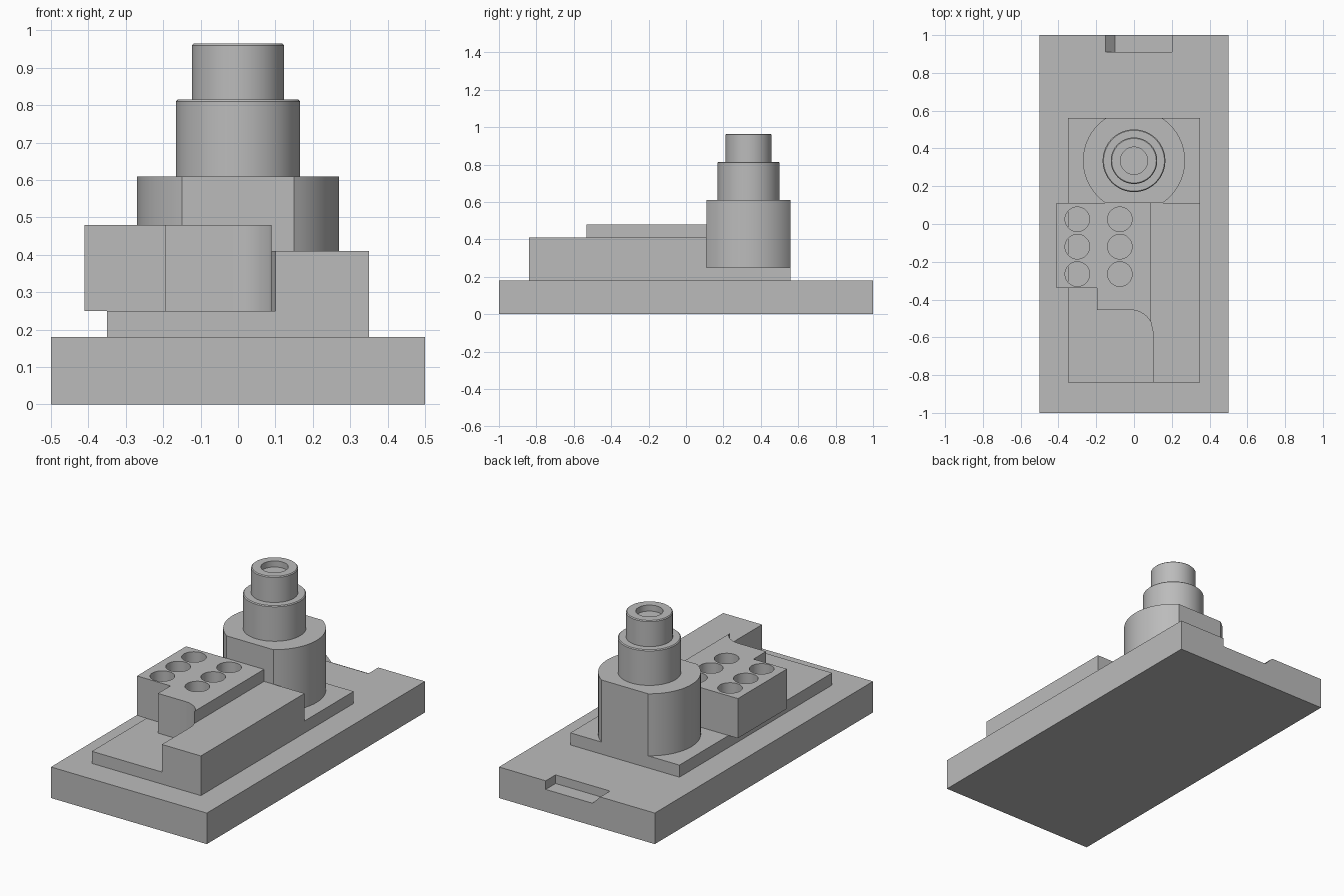
import bpy, bmesh
from math import pi, sin, cos, asin, radians
from mathutils import Matrix, Vector

cube = bpy.data.objects.get("Cube")
if cube:
    bpy.data.objects.remove(cube, do_unlink=True)

GREY = (0.5, 0.5, 0.5, 1)
mat = bpy.data.materials.new("plain grey")
mat.use_nodes = True
mat.diffuse_color = GREY
mat.node_tree.nodes["Principled BSDF"].inputs["Base Color"].default_value = GREY


def finish(name, bm):
    bmesh.ops.recalc_face_normals(bm, faces=bm.faces)
    mesh = bpy.data.meshes.new(name)
    bm.to_mesh(mesh)
    bm.free()
    mesh.materials.append(mat)
    obj = bpy.data.objects.new(name, mesh)
    bpy.context.collection.objects.link(obj)
    return obj


def activate(obj):
    bpy.ops.object.select_all(action='DESELECT')
    obj.select_set(True)
    bpy.context.view_layer.objects.active = obj


def smooth(obj):
    activate(obj)
    bpy.ops.object.shade_smooth_by_angle(angle=radians(30))


def prism(name, outline, low, high, upright=False):
    """Extrude an xy outline along z, or an xz outline along y."""
    bm = bmesh.new()
    place = (lambda a, b: (a, low, b)) if upright else (lambda a, b: (a, b, low))
    face = bm.faces.new([bm.verts.new(place(a, b)) for a, b in outline])
    step = Vector((0, high - low, 0) if upright else (0, 0, high - low))
    new = bmesh.ops.extrude_face_region(bm, geom=[face])["geom"]
    bmesh.ops.translate(bm, vec=step, verts=[v for v in new if isinstance(v, bmesh.types.BMVert)])
    return finish(name, bm)


def rect(x0, x1, y0, y1):
    return [(x0, y0), (x1, y0), (x1, y1), (x0, y1)]


def arc(cx, cy, r, start, end, steps):
    angles = [start + (end - start) * i / steps for i in range(steps + 1)]
    return [(cx + r * cos(a), cy + r * sin(a)) for a in angles]


def cut(obj, cutter):
    activate(obj)
    mod = obj.modifiers.new("cut", 'BOOLEAN')
    mod.operation, mod.solver, mod.object = 'DIFFERENCE', 'EXACT', cutter
    bpy.ops.object.modifier_apply(modifier=mod.name)
    bpy.data.objects.remove(cutter, do_unlink=True)


# Base slab with a sloped-end notch in the rear edge
base = prism("base_slab", rect(-0.5, 0.5, -1, 1), 0, 0.18)
notch = [(-0.2, 0.23), (-0.1, 0.13), (0.2, 0.13), (0.2, 0.23)]
cut(base, prism("notch_cutter", notch, 0.91, 1.1, upright=True))

# Raised plate
prism("raised_plate", rect(-0.35, 0.35, -0.84, 0.56), 0.18, 0.25)

# Long side block, which meets the rounded end of the drilled block
curve_end = asin(0.11 / 0.12)
side = [(0.35, -0.84), (0.35, 0.11), (0.09, 0.11)]
side += arc(-0.02, -0.58, 0.12, pi / 2 - curve_end, 0, 5) + [(0.1, -0.84)]
smooth(prism("side_block", side, 0.25, 0.41))

# Drilled block with a stepped, rounded front
block = [(0.09, 0.11), (-0.41, 0.11), (-0.41, -0.34), (-0.195, -0.34), (-0.195, -0.455)]
block += [(-0.02, -0.46)] and arc(-0.02, -0.58, 0.125, pi / 2, pi / 2 - curve_end, 12)[:-1]
block += [(0.09, -0.532)]
drilled = prism("drilled_block", block, 0.25, 0.48)
for x in (-0.3, -0.075):
    for y in (0.025, -0.12, -0.265):
        hole = arc(x, y, 0.065, 0, 2 * pi, 40)[:-1]
        cut(drilled, prism("hole_cutter", hole, 0.2, 0.55))
smooth(drilled)

# Tower foot: a drum with flat front and back
CY, R = 0.335, 0.27
flat = asin(0.225 / R)
foot = arc(0, CY, R, -flat, flat, 24) + arc(0, CY, R, pi - flat, pi + flat, 24)
smooth(prism("tower_foot", foot, 0.25, 0.61))

# Stepped tower with small chamfers and a shallow bore
profile = [(0, 0.61), (0.166, 0.61), (0.166, 0.81), (0.161, 0.815), (0.123, 0.815),
           (0.123, 0.96), (0.118, 0.965), (0.072, 0.965), (0.072, 0.93), (0, 0.93)]
bm = bmesh.new()
verts = [bm.verts.new((r, 0, z)) for r, z in profile]
edges = [bm.edges.new(pair) for pair in zip(verts, verts[1:])]
bmesh.ops.spin(bm, geom=verts + edges, cent=(0, 0, 0), axis=(0, 0, 1), angle=2 * pi, steps=64)
bmesh.ops.remove_doubles(bm, verts=bm.verts, dist=0.0001)
bmesh.ops.transform(bm, matrix=Matrix.Translation((0, CY, 0)), verts=bm.verts)
smooth(finish("stepped_tower", bm))
